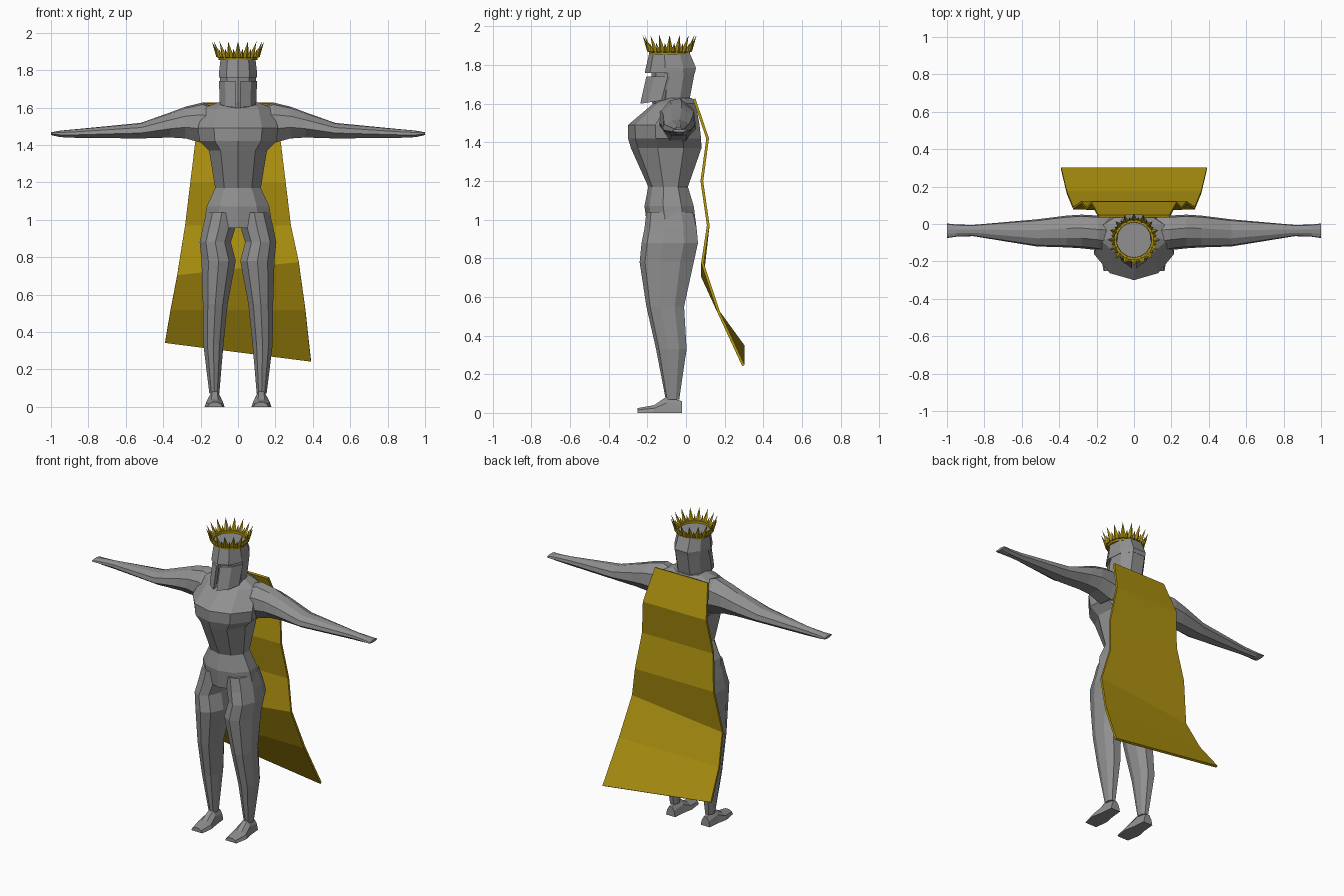
import bpy, bmesh, math


def material(name, rgb):
    m = bpy.data.materials.new(name)
    m.diffuse_color = (*rgb, 1)
    return m


GREY = material("steel_grey", (0.28, 0.28, 0.28))
GOLD = material("gold", (0.42, 0.285, 0.005))


def finish(name, bm, mat):
    bmesh.ops.recalc_face_normals(bm, faces=bm.faces)
    me = bpy.data.meshes.new(name)
    bm.to_mesh(me)
    bm.free()
    me.materials.append(mat)
    ob = bpy.data.objects.new(name, me)
    bpy.context.collection.objects.link(ob)
    return ob


def loft(name, rings, mat, mirror=False):
    """Skin a list of equal-length point rings and cap both ends."""
    bm = bmesh.new()
    loops = [[bm.verts.new(p) for p in r] for r in rings]
    n = len(loops[0])
    for a, b in zip(loops, loops[1:]):
        for i in range(n):
            j = (i + 1) % n
            bm.faces.new((a[i], a[j], b[j], b[i]))
    bm.faces.new(loops[0])
    bm.faces.new(loops[-1])
    ob = finish(name, bm, mat)
    if mirror:
        ob.modifiers.new("mirror", 'MIRROR')
    return ob


# Horizontal body section: fractions of half width and of front-to-back depth
HALF = [(0.6, 0.1), (1, 0.38), (0.92, 0.75), (0.45, 1)]
SECTION = [(0, 0)] + HALF + [(0, 1)] + [(-x, t) for x, t in reversed(HALF)]


def slab(z, w, front, back, cx=0):
    return [(cx + w * x, front + (back - front) * t, z) for x, t in SECTION]


# Torso
loft("torso", [slab(*r) for r in [
    (0.955, 0.185, -0.2, 0.055), (1.07, 0.168, -0.215, 0.04),
    (1.17, 0.122, -0.195, 0.01), (1.37, 0.155, -0.285, 0.08),
    (1.42, 0.205, -0.3, 0.078), (1.49, 0.215, -0.3, 0.07),
    (1.6, 0.18, -0.17, 0.05), (1.63, 0.1, -0.13, 0.03)]], GREY)

# Legs: height, inner x, outer x, front y, back y
legs = [(1.04, 0.005, 0.168, -0.205, 0.035), (0.955, 0.015, 0.19, -0.215, 0.055),
        (0.88, 0.038, 0.205, -0.23, 0.062), (0.78, 0.012, 0.195, -0.24, 0.04),
        (0.55, 0.055, 0.188, -0.205, -0.01), (0.33, 0.078, 0.185, -0.155, 0.003),
        (0.07, 0.1, 0.153, -0.105, -0.035)]
loft("legs", [slab(z, (o - i) / 2, f, b, (o + i) / 2) for z, i, o, f, b in legs], GREY, True)

# Feet: y, inner x, outer x, height
feet = [(-0.02, 0.1, 0.15, 0.06), (-0.1, 0.092, 0.157, 0.085),
        (-0.165, 0.08, 0.17, 0.04), (-0.25, 0.09, 0.155, 0.025)]
loft("feet", [[(i - 0.008, y, 0), (o + 0.008, y, 0), (o, y, h * 0.6),
               (o * 0.7 + i * 0.3, y, h), (o * 0.3 + i * 0.7, y, h), (i, y, h * 0.6)]
              for y, i, o, h in feet], GREY, True)

# Arms: x, front y, back y, bottom z, top z
arms = [(0.12, -0.16, 0.05, 1.4, 1.6), (0.19, -0.14, 0.045, 1.41, 1.627),
        (0.28, -0.13, 0.05, 1.435, 1.605), (0.36, -0.125, 0.045, 1.44, 1.575),
        (0.52, -0.12, 0.025, 1.435, 1.518), (0.86, -0.065, -0.005, 1.438, 1.485),
        (0.95, -0.068, -0.003, 1.442, 1.477), (1.0, -0.075, 0.003, 1.453, 1.468)]
OVAL = [(0, 0.35), (0.3, 0), (0.75, 0), (1, 0.35), (0.95, 0.75), (0.6, 1), (0.3, 0.95), (0.05, 0.7)]
loft("arms", [[(x, f + (b - f) * u, lo + (hi - lo) * v) for u, v in OVAL]
              for x, f, b, lo, hi in arms], GREY, True)

# Helmet: inner head, brow cap and two cheek plates leaving a T-shaped slit
loft("head", [slab(*r) for r in [
    (1.58, 0.085, -0.17, 0.01), (1.63, 0.093, -0.18, 0.02),
    (1.78, 0.098, -0.178, 0.048), (1.865, 0.085, -0.17, 0.01)]], GREY)
loft("brow_cap", [slab(*r) for r in [
    (1.76, 0.102, -0.213, 0.046), (1.785, 0.102, -0.208, 0.052),
    (1.872, 0.092, -0.188, 0.015)]], GREY)
CHEEK = [(0.012, 0), (0.068, 0.04), (0.1, 0.11), (0.09, 0.13), (0.06, 0.065), (0.012, 0.03)]
loft("cheek_plates", [[(x * w, y0 + y, z + y * slope) for x, y in CHEEK]
                      for z, y0, w, slope in [(1.6, -0.237, 0.97, 0.15), (1.742, -0.205, 1.02, 0)]],
     GREY, True)

# Crown: outward-leaning spikes, tall and short alternating, on a thin band
CY, N = -0.085, 32


def polar(a, r, z):
    return (r * math.sin(a), CY - r * math.cos(a), z)


bm = bmesh.new()
for k in range(N):
    a = 2 * math.pi * k / N
    tall = k % 2 == 0
    tip = bm.verts.new(polar(a, *((0.14, 1.955) if tall else (0.125, 1.915))))
    d = 0.2 if tall else 0.14
    base = [bm.verts.new(polar(*p)) for p in [
        (a - d, 0.102, 1.865), (a, 0.116, 1.87), (a + d, 0.102, 1.865), (a, 0.09, 1.865)]]
    for i in range(4):
        bm.faces.new((base[i], base[(i + 1) % 4], tip))
    bm.faces.new(base)
finish("crown_spikes", bm, GOLD)

bm = bmesh.new()
rows = [[bm.verts.new(polar(2 * math.pi * k / 16, r, z)) for k in range(16)]
        for r, z in [(0.092, 1.855), (0.104, 1.855), (0.108, 1.885), (0.095, 1.885)]]
for a, b in zip(rows, rows[1:] + rows[:1]):
    for i in range(16):
        j = (i + 1) % 16
        bm.faces.new((a[i], a[j], b[j], b[i]))
finish("crown_band", bm, GOLD)

# Cape: half width, y, left z, right z
cape = [(0.19, 0.042, 1.625, 1.625), (0.228, 0.112, 1.42, 1.42), (0.255, 0.082, 1.2, 1.2),
        (0.283, 0.115, 0.97, 0.97), (0.325, 0.085, 0.705, 0.775),
        (0.36, 0.17, 0.52, 0.52), (0.39, 0.297, 0.345, 0.245)]
bm = bmesh.new()
prev = None
for w, y, zl, zr in cape:
    row = [bm.verts.new((-w, y, zl)), bm.verts.new((w, y, zr))]
    if prev:
        bm.faces.new((prev[0], prev[1], row[1], row[0]))
    prev = row
cape_ob = finish("cape", bm, GOLD)
solid = cape_ob.modifiers.new("thickness", 'SOLIDIFY')
solid.thickness = 0.014
solid.offset = 0
